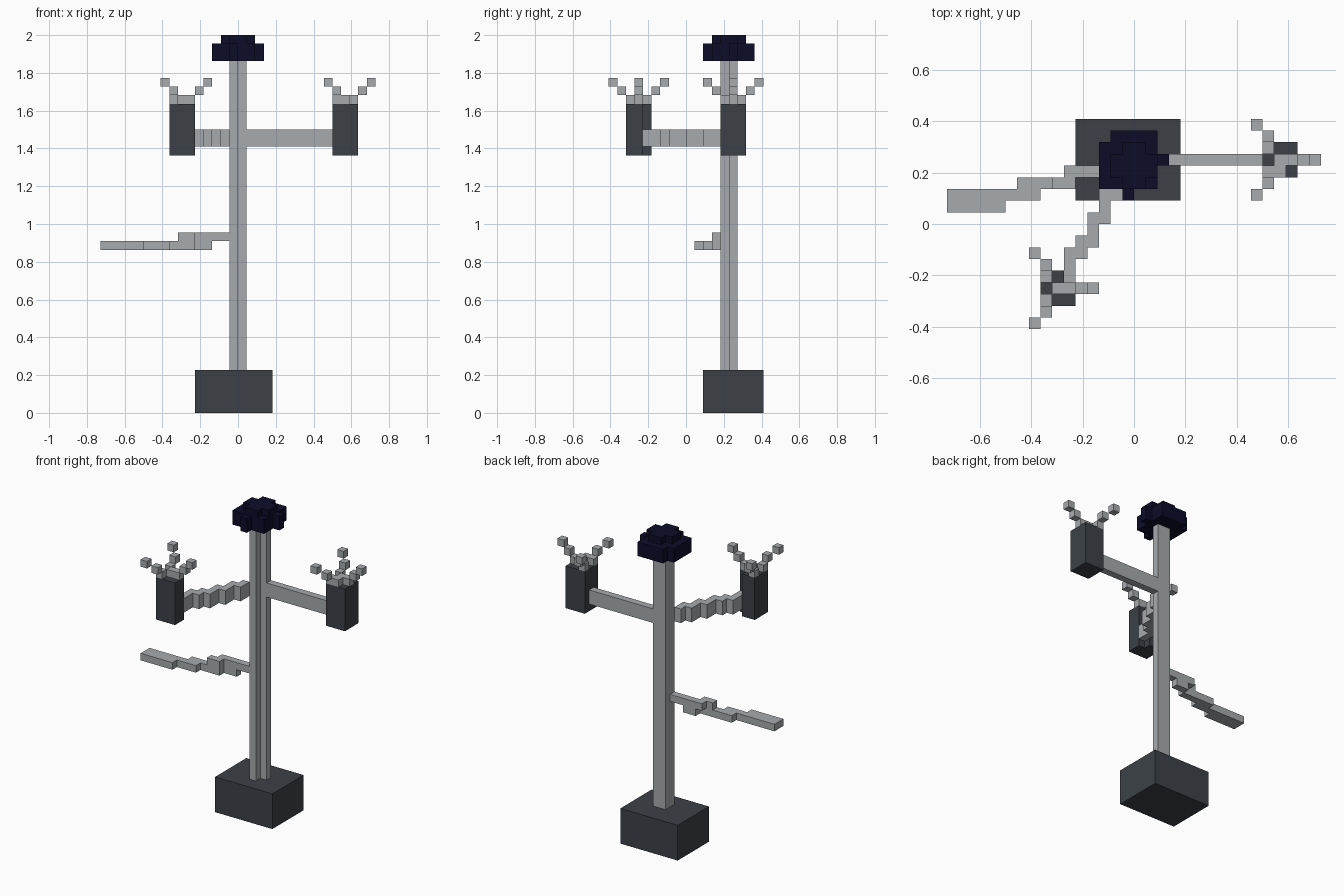
import bpy, bmesh
from mathutils import Vector

UNIT = 2 / 44                      # edge length of one block
ORIGIN = Vector((16, 9, 0))        # grid point that sits at the world origin

cube = bpy.data.objects.get("Cube")
if cube:
    bpy.data.objects.remove(cube, do_unlink=True)


def material(name, color):
    mat = bpy.data.materials.new(name)
    mat.use_nodes = True
    mat.diffuse_color = color
    mat.node_tree.nodes["Principled BSDF"].inputs["Base Color"].default_value = color
    return mat


steel = material("light grey", (0.39, 0.41, 0.42, 1))
slate = material("dark slate", (0.045, 0.053, 0.063, 1))
navy = material("deep navy", (0.0037, 0.0037, 0.022, 1))


def box(start, end):
    """All grid cells from start up to, but not including, end."""
    (a, b, c), (d, e, f) = start, end
    return {(x, y, z) for x in range(a, d) for y in range(b, e) for z in range(c, f)}


def side_corners(cell, axis, sign):
    """Corners of one side of a cell, wound to face outward."""
    u, v = (axis + 1) % 3, (axis + 2) % 3
    corners = []
    for du, dv in ((0, 0), (1, 0), (1, 1), (0, 1)):
        p = list(cell)
        p[axis] += sign > 0
        p[u] += du
        p[v] += dv
        corners.append(tuple(p))
    return corners if sign > 0 else corners[::-1]


def build(name, cells, mat):
    """Skin a set of cells with its outer faces and merge the flat ones."""
    bm = bmesh.new()
    verts = {}
    for cell in sorted(cells):
        for axis in range(3):
            for sign in (-1, 1):
                beside = list(cell)
                beside[axis] += sign
                if tuple(beside) in cells:
                    continue
                ring = []
                for p in side_corners(cell, axis, sign):
                    if p not in verts:
                        verts[p] = bm.verts.new((Vector(p) - ORIGIN) * UNIT)
                    ring.append(verts[p])
                bm.faces.new(ring)
    bmesh.ops.dissolve_limit(bm, angle_limit=0.01, verts=bm.verts[:], edges=bm.edges[:])
    mesh = bpy.data.meshes.new(name)
    bm.to_mesh(mesh)
    bm.free()
    mesh.materials.append(mat)
    obj = bpy.data.objects.new(name, mesh)
    bpy.context.collection.objects.link(obj)


def spray(x, y):
    """Three prongs that fan out of a cup whose near corner is x, y."""
    cells = box((x + 1, y + 1, 36), (x + 3, y + 2, 37))
    cells |= {(x + 3, y + 1, 37), (x + 4, y + 1, 38)}
    for side in (-1, 1):
        for step, dx in enumerate((0, 0, -1)):
            cells.add((x + dx, y + 1 + side * (step + 1), 36 + step))
    return cells


# Base block and post with a notched front corner
build("base", box((11, 11, 0), (20, 18, 5)), slate)
build("post", box((15, 13, 5), (17, 15, 41)) - box((16, 13, 5), (17, 14, 41)), steel)

# Rounded cap
cap = box((13, 12, 41), (18, 16, 43)) | box((14, 16, 41), (18, 17, 43))
cap |= box((18, 14, 41), (19, 15, 43)) | box((15, 11, 41), (16, 12, 43))
cap |= box((14, 13, 43), (18, 15, 44)) | box((15, 12, 43), (17, 16, 44))
build("cap", cap, navy)

# Straight arm and its cup
build("left_arm", box((17, 14, 31), (27, 15, 33)), steel)
build("left_cup", box((27, 13, 30), (30, 16, 36)), slate)
build("left_spray", spray(27, 13) | {(28, 13, 36)}, steel)

# Diagonal arm: each column of cells covers a run of rows
arm = set()
for x, (first, last) in enumerate(((4, 6), (6, 7), (7, 9), (9, 11), (11, 12)), 10):
    arm |= box((x, first, 31), (x + 1, last + 1, 33))
build("front_arm", arm, steel)
build("front_cup", box((8, 2, 30), (11, 5, 36)) - box((10, 4, 30), (11, 5, 36)), slate)
build("front_spray", spray(8, 2), steel)

# Low stepped branch
branch = box((0, 10, 19), (5, 12, 20)) | box((5, 11, 19), (8, 12, 20))
branch |= box((6, 12, 19), (11, 13, 20)) | box((11, 13, 19), (13, 14, 20))
branch |= box((9, 12, 20), (11, 13, 21)) | box((10, 13, 20), (15, 14, 21))
build("low_branch", branch, steel)
